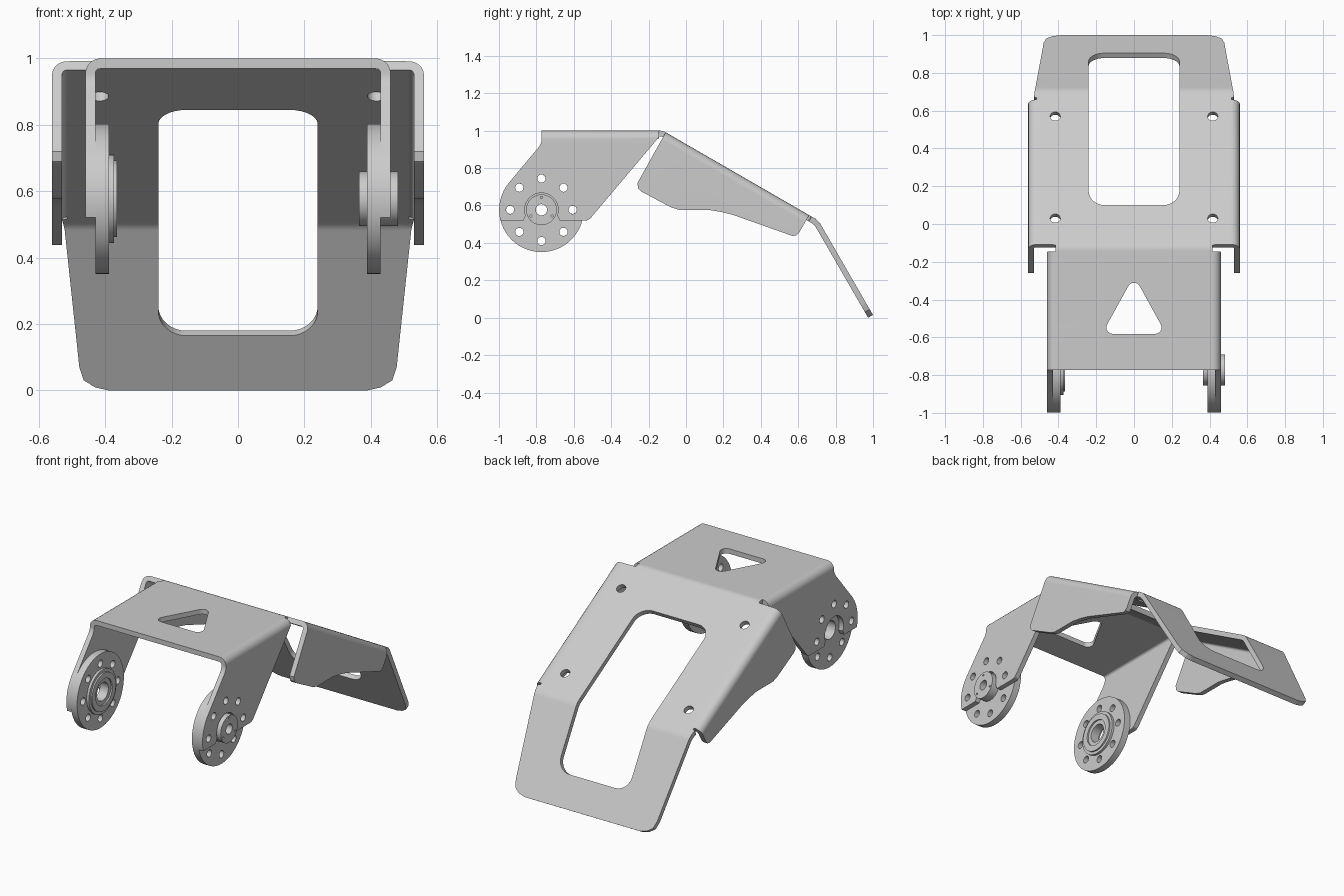
import bpy, bmesh
from math import sin, cos, pi, radians, atan2

if "Cube" in bpy.data.objects:
    bpy.data.objects.remove(bpy.data.objects["Cube"])

T = 0.03                 # sheet thickness
RF = 0.045               # outer radius of side folds
W1, W2 = 0.46, 0.56      # half widths of front and sloped sections
CY, CZ = -0.773, 0.577   # pivot disc centre
C30, C60 = cos(pi / 6), 0.5

# Lengths along the developed sheet (s equals y on the level front section)
S0 = -0.14
R1, R2 = 0.06, 0.10
S1 = S0 + R1 * pi / 6
S2 = S1 + 0.918
S3 = S2 + R2 * pi / 6
S4 = S3 + 0.556


def arc(cx, cy, r, a0, a1, n):
    return [(cx + r * cos(radians(a0 + (a1 - a0) * i / n)),
             cy + r * sin(radians(a0 + (a1 - a0) * i / n))) for i in range(n + 1)]


def circle(cx, cy, r, n=32):
    return arc(cx, cy, r, 0, 360, n)[:-1]


def rounded(centres, r, n=6):
    """Convex counter-clockwise polygon of corner centres, grown by r."""
    out = []
    for i, (x, y) in enumerate(centres):
        px, py = centres[i - 1]
        nx, ny = centres[(i + 1) % len(centres)]
        a0 = atan2(y - py, x - px) - pi / 2
        turn = (atan2(ny - y, nx - x) - pi / 2 - a0) % (2 * pi)
        out += arc(x, y, r, a0 * 180 / pi, (a0 + turn) * 180 / pi, n)
    return out


def plate(name, loops, z0, z1, mapping, cuts=()):
    """Extrude a filled outline with holes, slice along fold lines, then map it."""
    cu = bpy.data.curves.new(name, 'CURVE')
    cu.dimensions, cu.fill_mode, cu.extrude = '2D', 'BOTH', (z1 - z0) / 2
    for loop in loops:
        sp = cu.splines.new('POLY')
        sp.points.add(len(loop) - 1)
        for p, (x, y) in zip(sp.points, loop):
            p.co = (x, y, 0, 1)
        sp.use_cyclic_u = True
    tmp = bpy.data.objects.new(name + "_outline", cu)
    bpy.context.collection.objects.link(tmp)
    dg = bpy.context.evaluated_depsgraph_get()
    me = bpy.data.meshes.new_from_object(tmp.evaluated_get(dg))
    bpy.data.objects.remove(tmp)
    bm = bmesh.new()
    bm.from_mesh(me)
    bmesh.ops.remove_doubles(bm, verts=bm.verts, dist=1e-5)
    for co, no in cuts:
        bmesh.ops.bisect_plane(bm, geom=bm.verts[:] + bm.edges[:] + bm.faces[:],
                               dist=1e-5, plane_co=co, plane_no=no)
    for v in bm.verts:
        v.co = mapping(v.co.x, v.co.y, v.co.z + (z0 + z1) / 2)
    bmesh.ops.recalc_face_normals(bm, faces=bm.faces)
    bm.to_mesh(me)
    bm.free()
    me.name = name
    ob = bpy.data.objects.new(name, me)
    bpy.context.collection.objects.link(ob)
    bpy.ops.object.select_all(action='DESELECT')
    ob.select_set(True)
    bpy.context.view_layer.objects.active = ob
    bpy.ops.object.shade_smooth_by_angle(angle=radians(30))
    mod = ob.modifiers.new("flat_shading", 'WEIGHTED_NORMAL')
    mod.keep_sharp = True
    return ob


def path(s):
    """Outer surface point (y, z) and pitch angle at developed length s."""
    if s <= S0:
        return s, 1.0, 0.0
    a = min(s - S0, S1 - S0) / R1
    y, z = S0 + R1 * sin(a), 1 - R1 * (1 - cos(a))
    if s > S1:
        d = min(s, S2) - S1
        y, z = y + d * C30, z - d * C60
    if s > S2:
        b = min(s - S2, S3 - S2) / R2
        y += R2 * (sin(a + b) - sin(a))
        z += R2 * (cos(a + b) - cos(a))
        a += b
    if s > S3:
        y, z = y + (s - S3) * C60, z - (s - S3) * C30
    return y, z, a


def fold(x, s, zz):
    """Fold the side flanges down, then bend along the path."""
    h, d, X = -zz, -zz, abs(x)
    w = W1 if s < -0.125 else W2
    u = X - (w - RF)
    if u > 0 and s < 0.784:
        if u < RF * pi / 2:
            X = w - RF + (RF - h) * sin(u / RF)
            d = RF - (RF - h) * cos(u / RF)
        else:
            X, d = w - h, RF + u - RF * pi / 2
    y, z, a = path(s)
    return (X if x > 0 else -X, y - d * sin(a), z - d * cos(a))


def front_flat(y, z):
    return (W1 + (1 - z) + RF * (pi / 2 - 2), y)


def slope_flat(y, z):
    py, pz, _ = path(S1)
    y, z = y - py, z - pz
    return (W2 - (y * C60 + z * C30) + RF * (pi / 2 - 2), S1 + y * C30 - z * C60)


# Half of the flat pattern, front to back
front_side = ([(CY, .94), (-.785, .915)] + arc(CY, CZ, .226, 139, 194.6, 10)
              + [(-.87, .52)] + arc(CY, CZ, .09, 200, -20, 20)
              + [(-.676, .52), (-.53, .52), (-.512, .53), (-.145, .965)])
rear_side = [(-.26, .72), (-.255, .69), (-.24, .675), (-.08, .59), (-.04, .577), (.12, .577),
             (.19, .565), (.25, .55), (.57, .437), (.59, .44), (.605, .455)]
half = ([front_flat(*p) for p in front_side]
        + [(W1 - RF, -.145), (W1 - RF, S1)]
        + [slope_flat(*p) for p in rear_side]
        + [(.515, .779), (.515, .79), (.53, .795), (.522, S3), (.478, S4 - .08),
           (.465, S4 - .035), (.43, S4 - .01), (.39, S4)])
outline = half + [(-x, s) for x, s in reversed(half)]

# Openings in the flat pattern
win0, win1, wr = S1 + .21 / C30, S4 - .19, .085
holes = [rounded([(-.112, -.548), (.112, -.548), (0, -.345)], .034),
         rounded([(-.24 + wr, win0 + wr), (.24 - wr, win0 + wr),
                  (.24 - wr, win1 - wr), (-.24 + wr, win1 - wr)], wr, 8)]
for sx in (-1, 1):
    for y in (.03, .57):
        holes.append(circle(sx * .417, S1 + (y + .11) / C30, .027, 24))
    for x, s in (front_flat(CY + .167 * cos(k * pi / 4), CZ + .167 * sin(k * pi / 4))
                 for k in range(5)):
        holes.append(circle(sx * x, s, .022, 20))

# Fold lines
cuts = []
for k in range(6):
    for w in (W1, W2):
        for sx in (-1, 1):
            cuts.append(((sx * (w - RF + RF * pi / 2 * k / 5), 0, 0), (1, 0, 0)))
    cuts.append(((0, S0 + (S1 - S0) * k / 5, 0), (0, 1, 0)))
    cuts.append(((0, S2 + (S3 - S2) * k / 5, 0), (0, 1, 0)))

plate("folded_bracket", [outline] + holes, -T, 0, fold, cuts)


# Pivot discs and hubs on both sides
def wheel(name, x0, x1, r, bore, small=()):
    loops = [circle(0, 0, r, 56), circle(0, 0, bore)]
    for pitch, rad, count in small:
        loops += [circle(pitch * cos(pi / 2 + 2 * pi * k / count),
                         pitch * sin(pi / 2 + 2 * pi * k / count), rad, 16)
                  for k in range(count)]
    plate(name, loops, x0, x1, lambda a, b, h: (h, CY + a, CZ + b))


bolts = (.167, .022, 8)
wheel("left_disc", -.43, -.388, .226, .055, [bolts])
wheel("left_bearing_flange", -.388, -.373, .133, .055)
wheel("left_bearing_lip", -.373, -.364, .115, .08)
wheel("right_disc", .388, .43, .226, .03, [bolts])
wheel("right_outer_hub", .43, .482, .082, .03, [(.066, .006, 3)])
wheel("right_inner_hub", .365, .388, .082, .03)
